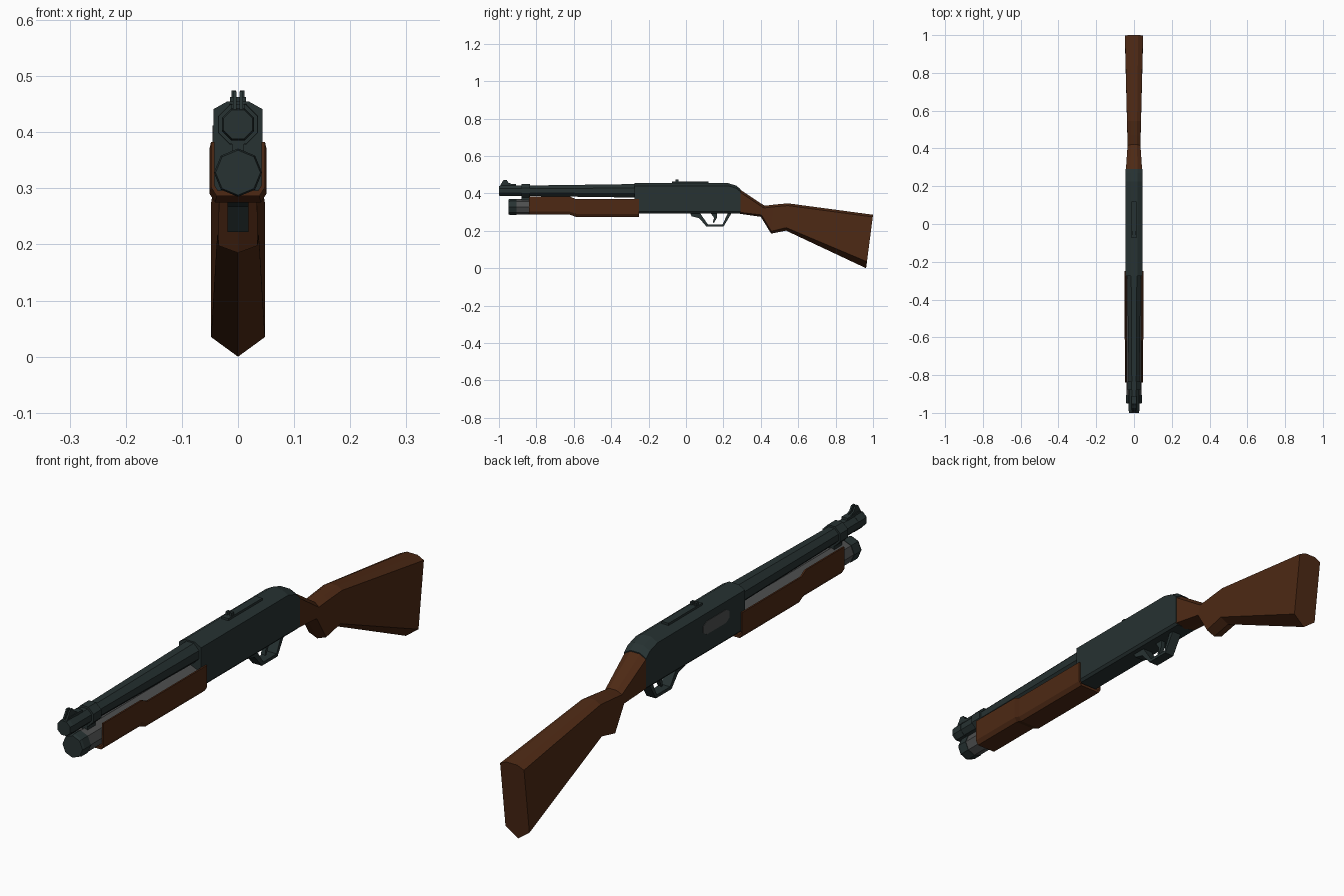
import bpy, bmesh, math

if "Cube" in bpy.data.objects:
    bpy.data.objects.remove(bpy.data.objects["Cube"])


def material(name, rgb):
    m = bpy.data.materials.new(name)
    m.diffuse_color = (*rgb, 1)
    m.use_nodes = True
    m.node_tree.nodes["Principled BSDF"].inputs["Base Color"].default_value = m.diffuse_color
    return m


STEEL = material("dark blued steel", (0.020, 0.032, 0.032))
WOOD = material("brown wood", (0.075, 0.022, 0.007))
GREY = material("grey metal", (0.075, 0.078, 0.078))


def finish(name, bm, mat):
    bmesh.ops.recalc_face_normals(bm, faces=bm.faces)
    me = bpy.data.meshes.new(name)
    bm.to_mesh(me)
    bm.free()
    me.materials.append(mat)
    ob = bpy.data.objects.new(name, me)
    bpy.context.collection.objects.link(ob)
    return ob


def loft(name, rings, mat):
    """Skin a list of equal-length closed rings of 3D points, with end caps."""
    bm = bmesh.new()
    vs = [[bm.verts.new(p) for p in r] for r in rings]
    n = len(rings[0])
    for a, b in zip(vs, vs[1:]):
        for i in range(n):
            j = (i + 1) % n
            bm.faces.new((a[i], a[j], b[j], b[i]))
    bm.faces.new(vs[0])
    bm.faces.new(vs[-1])
    return finish(name, bm, mat)


def plate(name, yz, x0, x1, mat):
    """Side profile extruded across x."""
    return loft(name, [[(x, y, z) for y, z in yz] for x in (x0, x1)], mat)


def box(name, x0, x1, y0, y1, z0, z1, mat):
    return plate(name, [(y0, z0), (y1, z0), (y1, z1), (y0, z1)], x0, x1, mat)


def tube(name, zc, stations, mat, turn=0.0):
    """Eight-sided turned part along y; stations are (y, radius)."""
    rings = [[(r * math.sin(turn + k * math.pi / 4), y,
               zc + r * math.cos(turn + k * math.pi / 4)) for k in range(8)]
             for y, r in stations]
    return loft(name, rings, mat)


# Barrel, muzzle and barrel band
FLAT = math.pi / 8
tube("barrel", 0.414, [(-0.99, 0.030), (-0.88, 0.030), (-0.27, 0.039)], STEEL, FLAT)
tube("muzzle", 0.414, [(-1.0, 0.028), (-0.985, 0.031), (-0.95, 0.031)], STEEL, FLAT)
tube("barrel_band", 0.414, [(-0.88, 0.038), (-0.835, 0.038)], STEEL, FLAT)
box("band_bridge", -0.011, 0.011, -0.88, -0.835, 0.36, 0.39, STEEL)

# Magazine tube and its cap
tube("magazine_cap", 0.328, [(-0.95, 0.040), (-0.94, 0.043), (-0.905, 0.043)], STEEL)
tube("magazine_tube", 0.328, [(-0.905, 0.041), (-0.27, 0.041)], GREY)

# Wooden pump grip: open-topped channel, stepped along its length
rings = []
for y, top, bot, w in [(-0.84, 0.383, 0.286, 0.048), (-0.62, 0.383, 0.286, 0.048),
                       (-0.59, 0.370, 0.275, 0.051), (-0.25, 0.370, 0.275, 0.051)]:
    half = [(w, top), (w, bot + 0.016), (w - 0.010, bot)]
    inner = [(-w + 0.012, bot + 0.010), (-w + 0.006, bot + 0.020), (-w + 0.006, top)]
    pts = half + [(-x, z) for x, z in half[::-1]]
    pts += inner[::-1] + [(-x, z) for x, z in inner]
    rings.append([(x, y, z) for x, z in pts])
loft("pump_grip", rings, WOOD)

# Receiver
rings = []
for y, top in [(-0.275, 0.455), (0.225, 0.455), (0.27, 0.441), (0.292, 0.422)]:
    half = [(0.019, top), (0.044, top - 0.014), (0.044, 0.302), (0.036, 0.293)]
    pts = half + [(-x, z) for x, z in half[::-1]]
    rings.append([(x, y, z) for x, z in pts])
loft("receiver", rings, STEEL)

# Ejection port on the left side
cy, cz, a, b = -0.11, 0.388, 0.075, 0.024
port = [(cy - a, cz - b / 2), (cy - a + 0.02, cz - b), (cy + a - 0.02, cz - b),
        (cy + a, cz - b / 2), (cy + a, cz + b / 2), (cy + a - 0.02, cz + b),
        (cy - a + 0.02, cz + b), (cy - a, cz + b / 2)]
plate("ejection_port", port, -0.0455, -0.042, GREY)

# Sights
box("sight_rail", -0.014, 0.014, -0.075, 0.12, 0.45, 0.463, STEEL)
front = [(-0.995, 0.44), (-0.975, 0.473), (-0.96, 0.473), (-0.95, 0.458), (-0.91, 0.440)]
for side, s in (("left", -1), ("right", 1)):
    box("rear_sight_" + side, s * 0.004, s * 0.012, -0.055, -0.04, 0.46, 0.474, STEEL)
    plate("front_sight_" + side, front, s * 0.003, s * 0.009, STEEL)
box("front_sight_base", -0.012, 0.012, -0.985, -0.91, 0.435, 0.450, STEEL)

# Trigger guard and trigger
outer = [(0.02, 0.297), (0.03, 0.278), (0.07, 0.268), (0.11, 0.222), (0.20, 0.222), (0.245, 0.297)]
hole = [(0.225, 0.297), (0.195, 0.233), (0.118, 0.233), (0.085, 0.280), (0.075, 0.297)]
plate("trigger_guard", outer + hole, -0.019, 0.019, STEEL)
plate("trigger", [(0.13, 0.297), (0.165, 0.297), (0.165, 0.270), (0.150, 0.242),
                  (0.143, 0.244), (0.150, 0.270)], -0.008, 0.008, STEEL)

# Stock: (top y, top z, bottom y, bottom z, half width, top bevel, keel depth)
rings = []
for yt, zt, yb, zb, w, d, e in [(0.288, 0.421, 0.288, 0.291, 0.043, 0.014, 0.008),
                                (0.42, 0.334, 0.40, 0.275, 0.034, 0.012, 0.010),
                                (0.47, 0.340, 0.455, 0.185, 0.035, 0.012, 0.013),
                                (0.545, 0.347, 0.535, 0.201, 0.037, 0.012, 0.016),
                                (1.0, 0.286, 0.963, 0.0, 0.048, 0.012, 0.035)]:
    half = [(0.45 * w, zt), (w, zt - d), (w, zb + e)]
    pts = half + [(0, zb)] + [(-x, z) for x, z in half[::-1]]
    rings.append([(x, yb + (yt - yb) * (z - zb) / (zt - zb), z) for x, z in pts])
loft("stock", rings, WOOD)
